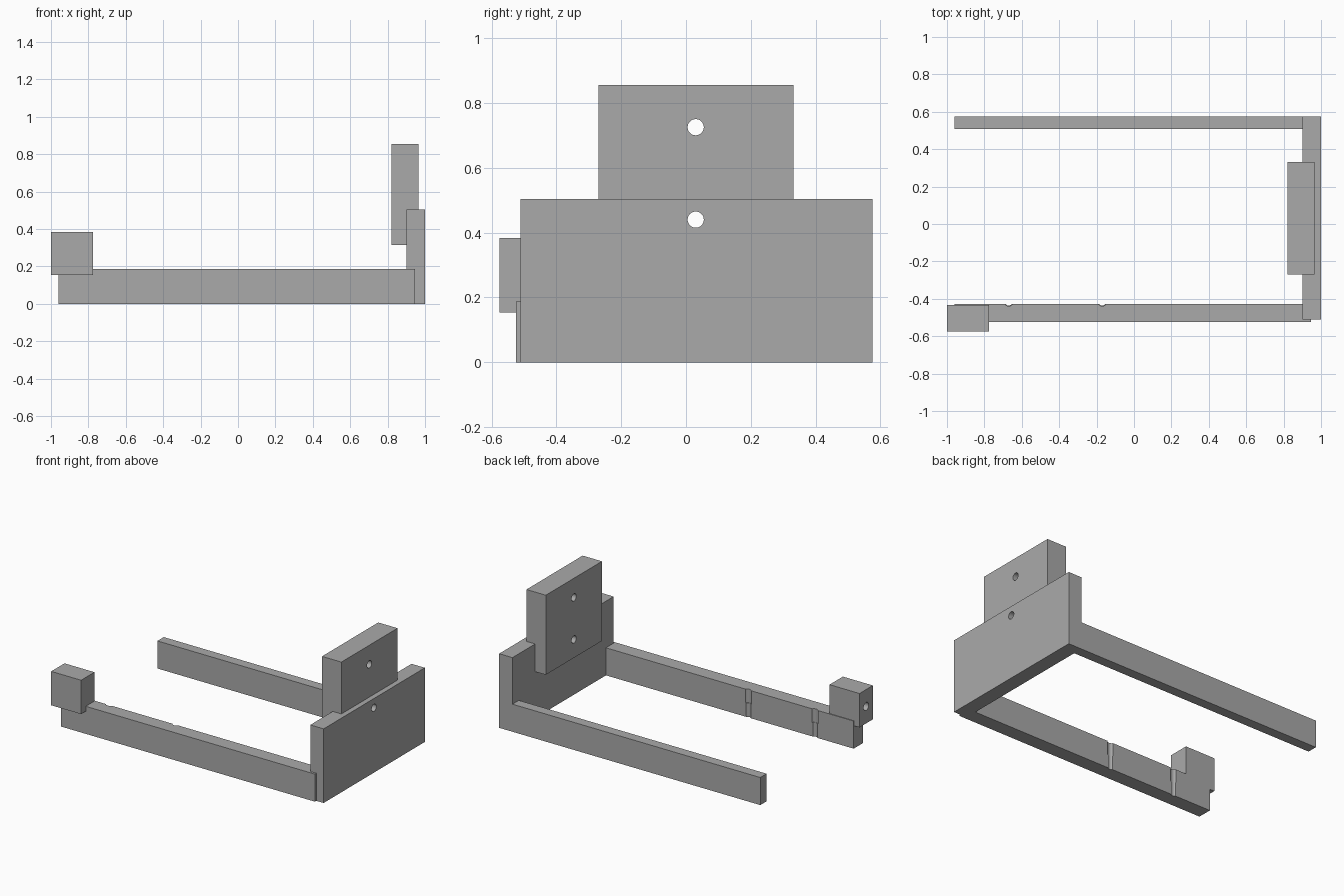
import bpy
import math
from mathutils import Vector

default_cube = bpy.data.objects.get("Cube")
if default_cube:
    bpy.data.objects.remove(default_cube, do_unlink=True)

grey = bpy.data.materials.new("plain grey")
grey.use_nodes = True
colour = (0.4, 0.4, 0.4, 1)
grey.diffuse_color = colour
grey.node_tree.nodes["Principled BSDF"].inputs["Base Color"].default_value = colour


def box(name, low, high):
    """Box between two opposite corners."""
    low, high = Vector(low), Vector(high)
    bpy.ops.mesh.primitive_cube_add(size=1, location=(low + high) / 2)
    obj = bpy.context.object
    obj.name = name
    obj.scale = high - low
    bpy.ops.object.transform_apply(location=False, rotation=False, scale=True)
    obj.data.materials.append(grey)
    return obj


def drill(obj, name, centre, radius, depth, along_x=True):
    """Cut a round hole along x or z."""
    turn = (0, math.pi / 2, 0) if along_x else (0, 0, 0)
    bpy.ops.mesh.primitive_cylinder_add(vertices=32, radius=radius, depth=depth,
                                        location=centre, rotation=turn)
    cutter = bpy.context.object
    cutter.name = name
    cutter.data.materials.append(grey)
    cutter.hide_render = True
    bpy.context.view_layer.objects.active = obj
    mod = obj.modifiers.new(name, "BOOLEAN")
    mod.operation = "DIFFERENCE"
    mod.solver = "EXACT"
    mod.object = cutter
    bpy.ops.object.modifier_apply(modifier=mod.name)
    bpy.data.objects.remove(cutter, do_unlink=True)


# Upright end panel and the raised plate bolted to it
end_panel = box("end_panel", (0.9, -0.51, 0), (1, 0.575, 0.503))
mount_plate = box("mount_plate", (0.82, -0.27, 0.315), (0.965, 0.332, 0.855))
drill(end_panel, "panel_hole", (0.95, 0.03, 0.44), 0.025, 0.6)
for z in (0.44, 0.725):
    drill(mount_plate, "plate_hole", (0.9, 0.03, z), 0.025, 0.6)

# Two long arms
rear_arm = box("rear_arm", (-0.96, 0.507, 0), (0.9, 0.575, 0.187))
front_arm = box("front_arm", (-0.96, -0.525, 0), (0.945, -0.427, 0.187))

# Stepped upright grooves on the inner face of the front arm
for x in (-0.67, -0.17):
    drill(front_arm, "groove", (x, -0.415, 0.05), 0.021, 0.2, False)
    drill(front_arm, "groove_top", (x, -0.412, 0.195), 0.027, 0.2, False)

# End block with a blind hole in its outer face
end_block = box("end_block", (-1, -0.575, 0.153), (-0.775, -0.432, 0.383))
drill(end_block, "block_hole", (-1, -0.503, 0.268), 0.027, 0.2)

# Smooth the hole walls, keep the box edges crisp
for obj in (end_panel, mount_plate, front_arm, end_block):
    bpy.ops.object.select_all(action="DESELECT")
    obj.select_set(True)
    bpy.context.view_layer.objects.active = obj
    bpy.ops.object.shade_smooth_by_angle(angle=math.radians(30))
